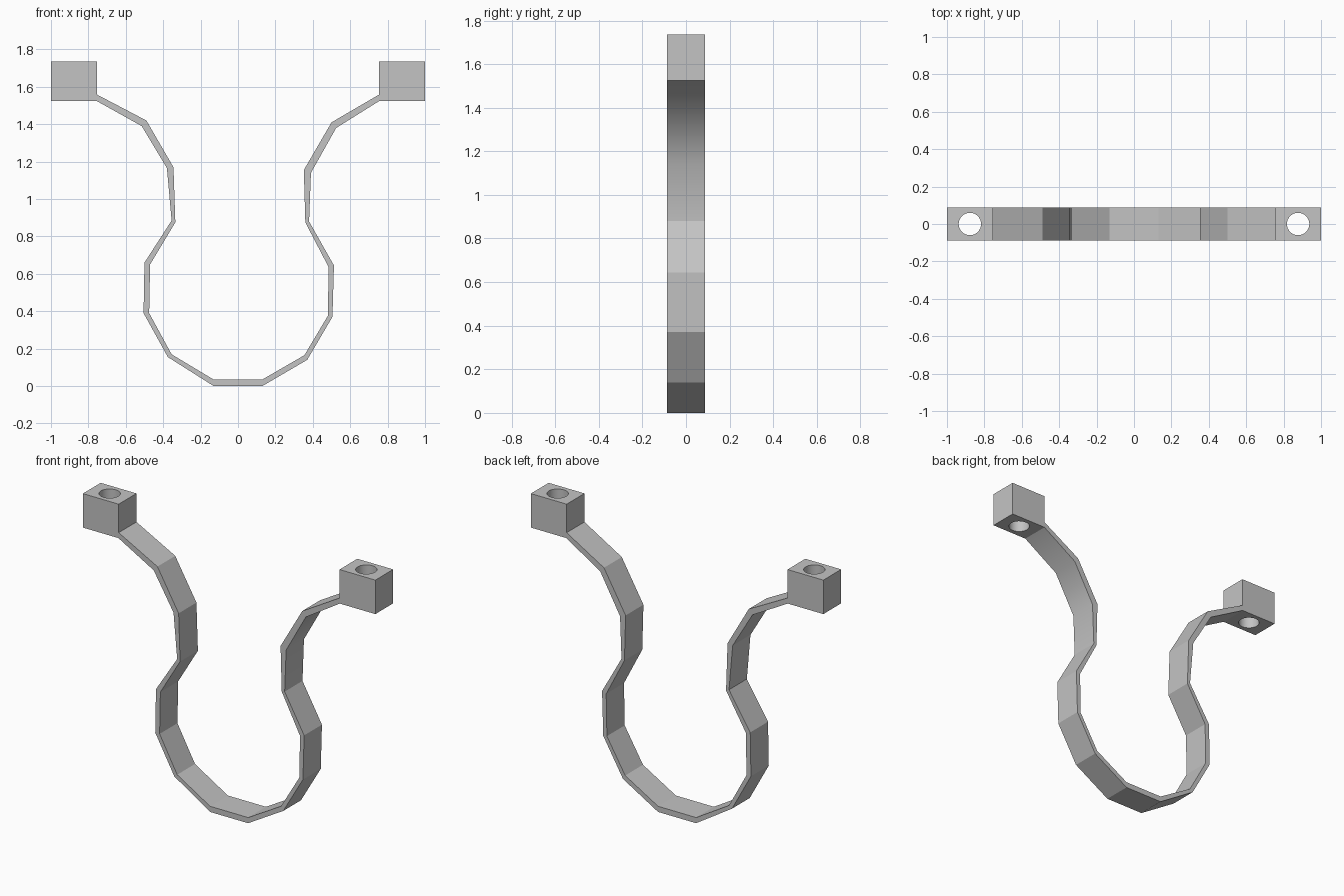
import bpy
import bmesh

cube = bpy.data.objects.get("Cube")
if cube:
    bpy.data.objects.remove(cube, do_unlink=True)

HALF_DEPTH = 0.087
BLOCK_BOTTOM, BLOCK_TOP = 1.525, 1.735


def make_material(name, colour):
    mat = bpy.data.materials.new(name)
    mat.use_nodes = True
    mat.diffuse_color = colour
    for node in mat.node_tree.nodes:
        if node.type == 'BSDF_PRINCIPLED':
            node.inputs["Base Color"].default_value = colour
    return mat


grey = make_material("plain grey", (0.55, 0.55, 0.55, 1))


def add_object(name, bm):
    bmesh.ops.recalc_face_normals(bm, faces=bm.faces)
    mesh = bpy.data.meshes.new(name)
    bm.to_mesh(mesh)
    bm.free()
    mesh.materials.append(grey)
    obj = bpy.data.objects.new(name, mesh)
    bpy.context.collection.objects.link(obj)
    return obj


# Bent strap: outside and inside edge of the ribbon, from one end to the other
outside = [(-0.757, 1.525), (-0.515, 1.39), (-0.38, 1.165), (-0.355, 0.885),
           (-0.5, 0.66), (-0.505, 0.39), (-0.375, 0.155), (-0.13, 0),
           (0.13, 0), (0.37, 0.14), (0.505, 0.37), (0.513, 0.645),
           (0.38, 0.88), (0.39, 1.14), (0.525, 1.38), (0.757, 1.525)]
inside = [(-0.757, 1.56), (-0.49, 1.42), (-0.345, 1.17), (-0.335, 0.875),
          (-0.47, 0.65), (-0.475, 0.39), (-0.355, 0.17), (-0.13, 0.035),
          (0.13, 0.035), (0.355, 0.165), (0.48, 0.375), (0.485, 0.635),
          (0.36, 0.875), (0.352, 1.155), (0.5, 1.41), (0.757, 1.56)]

bm = bmesh.new()
rings = []
for (ox, oz), (ix, iz) in zip(outside, inside):
    corners = [(ox, -HALF_DEPTH, oz), (ox, HALF_DEPTH, oz),
               (ix, HALF_DEPTH, iz), (ix, -HALF_DEPTH, iz)]
    rings.append([bm.verts.new(c) for c in corners])
for a, b in zip(rings, rings[1:]):
    for k in range(4):
        n = (k + 1) % 4
        bm.faces.new((a[k], a[n], b[n], b[k]))
bm.faces.new(rings[0])
bm.faces.new(rings[-1])

# Crisp folds everywhere but the outside of the upper left bend
for face in bm.faces:
    face.smooth = True
soft = [{ring[0], ring[1]} for ring in rings[-3:-1]]
for edge in bm.edges:
    edge.smooth = set(edge.verts) in soft
add_object("bent_strap", bm)


# End blocks, each with a vertical bolt hole
def end_block(name, side):
    bm = bmesh.new()
    bmesh.ops.create_cube(bm, size=1)
    for v in bm.verts:
        v.co.x = side * (0.8775 + v.co.x * 0.245)
        v.co.y *= 2 * HALF_DEPTH
        v.co.z = BLOCK_TOP if v.co.z > 0 else BLOCK_BOTTOM
    block = add_object(name, bm)

    bm = bmesh.new()
    bmesh.ops.create_cone(bm, cap_ends=True, segments=32,
                          radius1=0.06, radius2=0.06, depth=1)
    for v in bm.verts:
        v.co.x += side * 0.8775
        v.co.z += BLOCK_TOP
    cutter = add_object(name + "_hole_cutter", bm)
    cutter.hide_render = True

    cut = block.modifiers.new("bolt hole", 'BOOLEAN')
    cut.operation = 'DIFFERENCE'
    cut.solver = 'EXACT'
    cut.object = cutter
    bpy.ops.object.select_all(action='DESELECT')
    block.select_set(True)
    bpy.context.view_layer.objects.active = block
    bpy.ops.object.modifier_apply(modifier=cut.name)
    bpy.data.objects.remove(cutter, do_unlink=True)
    bpy.ops.object.shade_smooth_by_angle()


end_block("left_end_block", 1)
end_block("right_end_block", -1)
